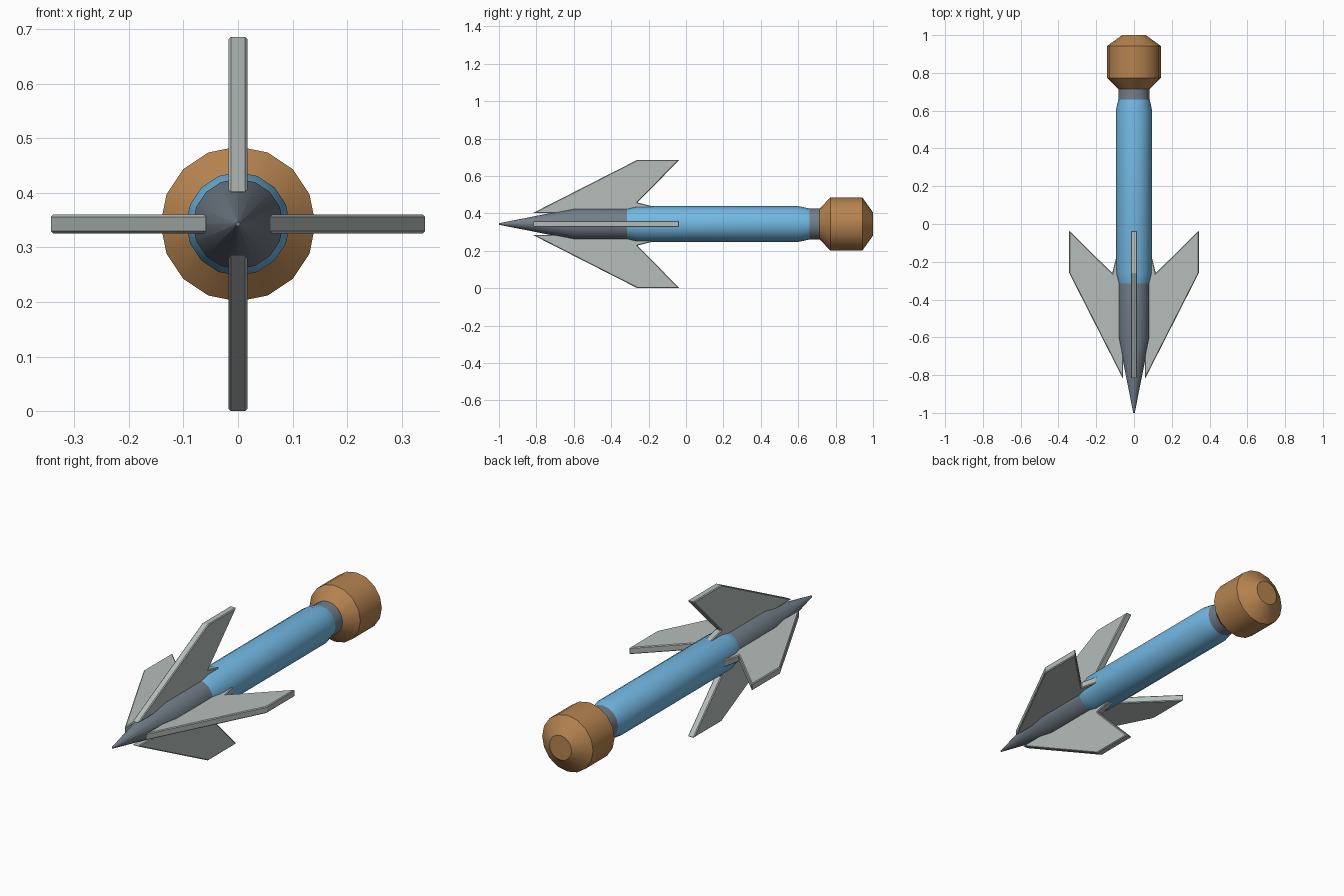
import bpy, bmesh
from math import cos, sin, pi

if "Cube" in bpy.data.objects:
    bpy.data.objects.remove(bpy.data.objects["Cube"])

AXIS_Z = 0.343
SIDES = 16


def material(name, rgb):
    m = bpy.data.materials.new(name)
    m.diffuse_color = (*rgb, 1)
    m.use_nodes = True
    m.node_tree.nodes["Principled BSDF"].inputs["Base Color"].default_value = m.diffuse_color
    return m


slate = material("slate", (0.17, 0.21, 0.25))
blue = material("blue", (0.17, 0.48, 0.77))
brown = material("brown", (0.47, 0.23, 0.08))
pale = material("pale_grey", (0.46, 0.51, 0.49))


def finish(name, bm, mat):
    bmesh.ops.recalc_face_normals(bm, faces=bm.faces[:])
    me = bpy.data.meshes.new(name)
    bm.to_mesh(me)
    bm.free()
    ob = bpy.data.objects.new(name, me)
    bpy.context.collection.objects.link(ob)
    me.materials.append(mat)
    return ob


def smooth(ob, angle):
    bpy.ops.object.select_all(action='DESELECT')
    ob.select_set(True)
    bpy.context.view_layer.objects.active = ob
    bpy.ops.object.shade_smooth_by_angle(angle=angle)


def turned(name, profile, mat):
    """Revolve (y, radius) points about the missile's long axis."""
    bm = bmesh.new()
    rings = []
    for y, r in profile:
        rings.append([bm.verts.new((r * cos(2 * pi * i / SIDES), y,
                                    AXIS_Z + r * sin(2 * pi * i / SIDES)))
                      for i in range(SIDES)])
    for a, b in zip(rings, rings[1:]):
        for i in range(SIDES):
            j = (i + 1) % SIDES
            bm.faces.new((a[i], a[j], b[j], b[i]))
    bm.faces.new(rings[0])
    bm.faces.new(rings[-1])
    smooth(finish(name, bm, mat), pi / 6)


# Body sections from nose to tail
turned("nose_cone", [(-1, 0.004), (-0.6, 0.083), (-0.31, 0.083)], slate)
turned("body_tube", [(-0.315, 0.083), (-0.265, 0.095), (0.605, 0.095), (0.66, 0.083)], blue)
turned("tail_collar", [(0.66, 0.083), (0.72, 0.083)], slate)
turned("tail_knob", [(0.715, 0.083), (0.772, 0.142), (0.943, 0.142), (1, 0.062)], brown)

# Four swept fins, outline given as (y, distance from axis)
outline = [(-0.82, 0.058), (-0.26, 0.343), (-0.035, 0.343),
           (-0.26, 0.115), (-0.19, 0.098), (-0.12, 0.075), (-0.12, 0.058)]
HALF = 0.017
for k, side in enumerate(("right", "top", "left", "bottom")):
    bm = bmesh.new()
    c, s = round(cos(k * pi / 2)), round(sin(k * pi / 2))
    sheets = [[bm.verts.new((r * c - t * s, y, AXIS_Z + r * s + t * c))
               for y, r in outline] for t in (-HALF, HALF)]
    for sheet in sheets:
        bm.faces.new(sheet)
    n = len(outline)
    for i in range(n):
        j = (i + 1) % n
        bm.faces.new((sheets[0][i], sheets[0][j], sheets[1][j], sheets[1][i]))
    fin = finish(side + "_fin", bm, pale)
    bevel = fin.modifiers.new("soft_edge", 'BEVEL')
    bevel.width = 0.004
    bevel.segments = 1
